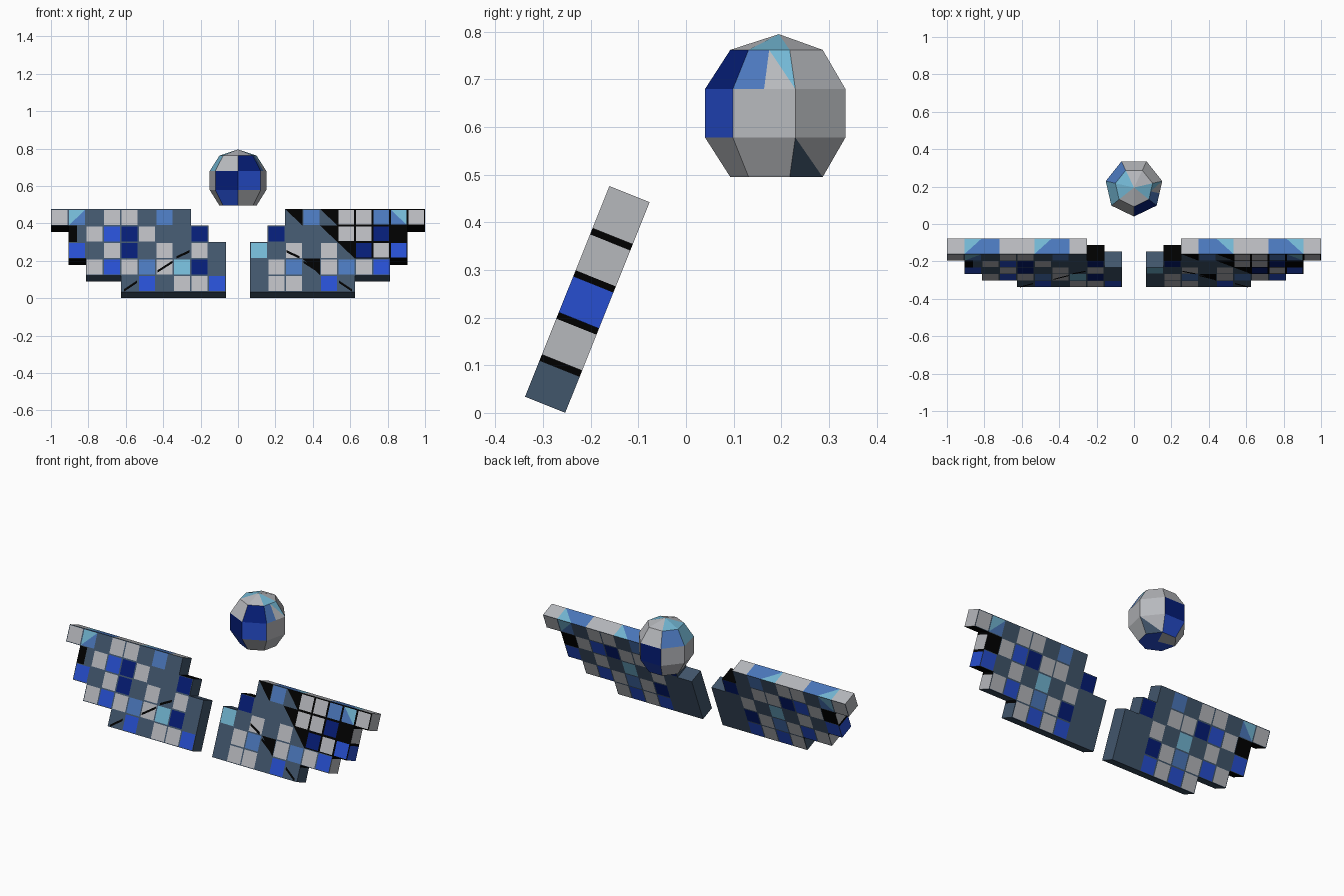
import bpy, bmesh, math
from mathutils import Vector

old = bpy.data.objects.get("Cube")
if old:
    bpy.data.objects.remove(old, do_unlink=True)

# Flat colours, keyed by one letter
PALETTE = {
    "G": ("light_grey", (0.47, 0.48, 0.505)),
    "S": ("slate", (0.053, 0.092, 0.148)),
    "B": ("bright_blue", (0.02, 0.077, 0.63)),
    "N": ("navy", (0.0015, 0.012, 0.18)),
    "M": ("mid_blue", (0.07, 0.185, 0.50)),
    "C": ("pale_cyan", (0.17, 0.47, 0.65)),
    "K": ("black", (0.0, 0.0, 0.0)),
}
KEYS = list(PALETTE)
MATERIALS = []
for name, rgb in PALETTE.values():
    mat = bpy.data.materials.new(name)
    mat.use_nodes = True
    mat.diffuse_color = (*rgb, 1)
    shader = mat.node_tree.nodes["Principled BSDF"]
    shader.inputs["Base Color"].default_value = (*rgb, 1)
    shader.inputs["Roughness"].default_value = 0.8
    MATERIALS.append(mat)

# Cells cut by a diagonal: lower inner colour, upper outer colour
SPLITS = {"k": "SK", "c": "MC", "s": "SG", "g": "GC"}
# Cells cut upright: inner half, outer half
HALVES = {"v": "SK", "m": "Mg"}


def add_face(bm, points, key, outward):
    """Add a coloured face turned towards the outward direction."""
    face = bm.faces.new([bm.verts.new(p) for p in points])
    face.normal_update()
    if face.normal.dot(outward) < 0:
        face.normal_flip()
    face.material_index = KEYS.index(key)


def add_cell(bm, corners, code, outward):
    """Add a cell in one colour, or cut along a diagonal or upright."""
    if code in HALVES:
        a, b, d, e = corners
        low, high = (a + b) / 2, (d + e) / 2
        add_cell(bm, [a, low, high, e], HALVES[code][0], outward)
        add_cell(bm, [low, b, d, high], HALVES[code][1], outward)
    elif code in SPLITS:
        a, b, d, e = corners
        add_face(bm, [a, b, e], SPLITS[code][0], outward)
        add_face(bm, [b, d, e], SPLITS[code][1], outward)
    else:
        add_face(bm, corners, code, outward)


def finish(bm, name):
    bmesh.ops.remove_doubles(bm, verts=bm.verts, dist=0.0005)
    mesh = bpy.data.meshes.new(name)
    bm.to_mesh(mesh)
    bm.free()
    for mat in MATERIALS:
        mesh.materials.append(mat)
    obj = bpy.data.objects.new(name, mesh)
    bpy.context.scene.collection.objects.link(obj)


# Leaning stepped slabs: rows from the top down, cells from the inside out
CELL, ROW, THICK, INNER, GAP = 0.0935, 0.0953, 0.091, 0.065, 0.014
ORIGIN = Vector((0, -0.338, 0.034))
UP = Vector((0, 0.372, 0.928))
BACK = Vector((0, 0.928, -0.372))
TOP_EDGE = "..GMcGGMcG"
OUTER_END = "GGBGS"
STEP_TOP = "GKSSS"
UNDERSIDE = "KKKSS"
BACK_ROWS = [
    "..SMSGGScG",
    ".NSGGNBGK.",
    "SSGSCSGSB.",
    "SSNGMGBG..",
    "SSBGBG....",
]
# Thin dark strokes on the front: distance from the middle and height, both ends
STROKES = [(0.61, 0.0, 0.54, 0.05), (0.43, 0.11, 0.35, 0.165), (0.33, 0.19, 0.26, 0.225)]


def build_slab(name, side, rows):
    bm = bmesh.new()
    out = Vector((side, 0, 0))

    def pt(col, height, depth):
        return ORIGIN + out * (INNER + col * CELL) + UP * height + BACK * depth

    def filled(r, c):
        return 0 <= r < len(rows) and 0 <= c < len(rows[r]) and rows[r][c] != "."

    def tile(r, c, lo, depth, code, direction):
        """A tile framed by a narrow line; slate and black cells have no frame."""
        dark = side > 0 and r < 3 and c > r + 3 and depth == 0
        edge, grout = ("K", 0.006) if dark else ("S", 0.004)

        def ring(inset):
            u = inset / CELL
            return [pt(c + u, lo + inset, depth), pt(c + 1 - u, lo + inset, depth),
                    pt(c + 1 - u, lo + ROW - inset, depth), pt(c + u, lo + ROW - inset, depth)]
        if code in "SKkv":
            add_cell(bm, ring(0), code, direction)
            return
        outer, inner = ring(0), ring(grout)
        add_cell(bm, inner, code, direction)
        for i in range(4):
            j = (i + 1) % 4
            add_face(bm, [outer[i], outer[j], inner[j], inner[i]], edge, direction)

    def end_face(col, lo, hi, key, direction):
        add_face(bm, [pt(col, lo, 0), pt(col, hi, 0), pt(col, hi, THICK), pt(col, lo, THICK)],
                 key, direction)

    def level_face(c, height, code, direction):
        add_cell(bm, [pt(c, height, 0), pt(c + 1, height, 0),
                      pt(c + 1, height, THICK), pt(c, height, THICK)], code, direction)

    for r, row in enumerate(rows):
        lo = (len(rows) - 1 - r) * ROW
        hi = lo + ROW
        for c, code in enumerate(row):
            if code == ".":
                continue
            tile(r, c, lo, 0, code, -BACK)
            tile(r, c, lo, THICK, BACK_ROWS[r][c], BACK)
            # Exposed edges
            if not filled(r - 1, c):
                level_face(c, hi, TOP_EDGE[c] if r == 0 else STEP_TOP[r], UP)
            if not filled(r + 1, c):
                level_face(c, lo, UNDERSIDE[r], -UP)
            if not filled(r, c - 1):
                end_face(c, lo, hi, "S", -out)
            if not filled(r, c + 1):
                band = GAP if r else 0
                end_face(c + 1, lo, hi - band, OUTER_END[r], out)
                if band:
                    end_face(c + 1, hi - band, hi, "K", out)
    # Dark strokes lying on the front
    for x0, h0, x1, h1 in STROKES:
        c0, c1 = (x0 - INNER) / CELL, (x1 - INNER) / CELL
        add_face(bm, [pt(c0, h0, -0.002), pt(c1, h1, -0.002),
                      pt(c1, h1 + GAP, -0.002), pt(c0, h0 + GAP, -0.002)], "K", -BACK)
    finish(bm, name)


build_slab("right_tiled_slab", -1, [
    "..SMSGGScG",
    ".NSSGNBGv.",
    "SGSGSNGSB.",
    "SNCGMGBG..",
    "BGGSBS....",
])
build_slab("left_tiled_slab", 1, [
    "..kMkGGMcG",
    ".NSSkGGNK.",
    "CSGSGkNGB.",
    "SGMkGMGB..",
    "SGGSBS....",
])

# Seven-sided faceted ball with a pointed top and a flat base
SIDES = 7
CENTRE = Vector((0, 0.195, 0.63))
RINGS = [(0, 0.795), (0.102, 0.762), (0.155, 0.68), (0.155, 0.578), (0.102, 0.495), (0, 0.495)]
BALL_COLOURS = ["GCGGCCG", "NmGGMCG", "BGGNGGN", "GGsBGGB", "BBBGGBB"]


def ring_point(ring, k):
    radius, z = RINGS[ring]
    angle = math.tau * k / SIDES
    return Vector((radius * math.sin(angle), CENTRE.y - radius * math.cos(angle), z))


bm = bmesh.new()
last = len(BALL_COLOURS) - 1
for band, colours in enumerate(BALL_COLOURS):
    for k, code in enumerate(colours):
        corners = [ring_point(band + 1, k), ring_point(band + 1, k + 1),
                   ring_point(band, k + 1), ring_point(band, k)]
        outward = sum(corners, Vector()) / 4 - CENTRE
        if band == 0:
            corners.pop()
        elif band == last:
            corners.pop(0)
        add_cell(bm, corners, code, outward)
finish(bm, "faceted_ball")
